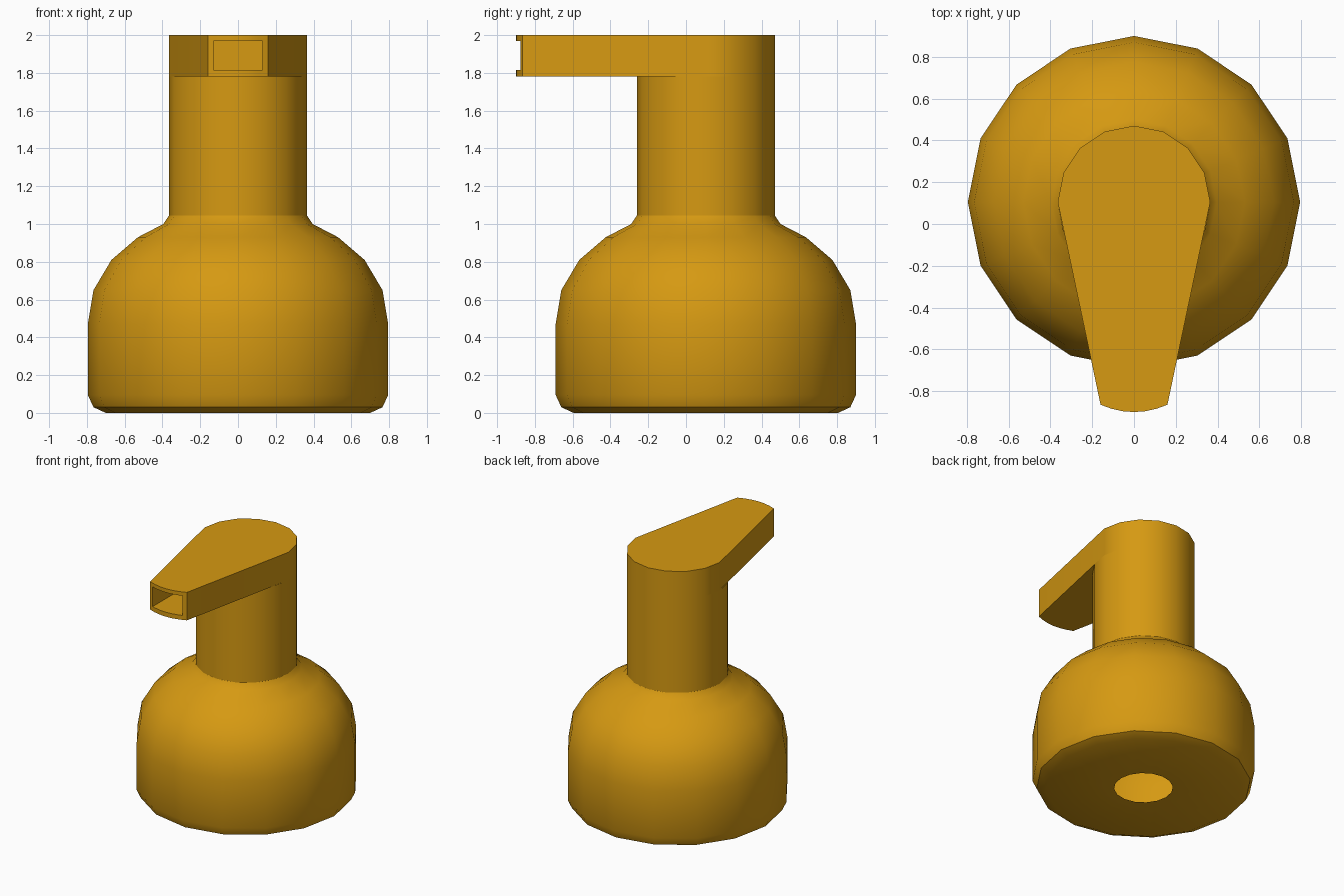
import bpy, bmesh
from math import sin, cos, pi, radians

cube = bpy.data.objects.get("Cube")
if cube:
    bpy.data.objects.remove(cube)

AXIS_Y = 0.105      # bottle axis
SIDES = 16
NECK_R = 0.365
SPOUT_Z, TOP_Z = 1.78, 2.0

amber = bpy.data.materials.new("amber")
amber.use_nodes = True
colour = (0.67, 0.32, 0.006, 1)
amber.diffuse_color = colour
amber.node_tree.nodes["Principled BSDF"].inputs["Base Color"].default_value = colour


def make_object(name, bm):
    mesh = bpy.data.meshes.new(name)
    bm.to_mesh(mesh)
    bm.free()
    mesh.materials.append(amber)
    obj = bpy.data.objects.new(name, mesh)
    bpy.context.collection.objects.link(obj)
    return obj


def smooth(obj):
    bpy.ops.object.select_all(action='DESELECT')
    obj.select_set(True)
    bpy.context.view_layer.objects.active = obj
    bpy.ops.object.shade_smooth_by_angle(angle=radians(30))


def lathe(name, profile):
    """Open shell of revolution from (radius, height) points, bottom first."""
    bm = bmesh.new()
    rings = []
    for r, z in profile:
        angles = [2 * pi * i / SIDES for i in range(SIDES)]
        rings.append([bm.verts.new((r * cos(a), AXIS_Y + r * sin(a), z)) for a in angles])
    for low, high in zip(rings, rings[1:]):
        for i in range(SIDES):
            j = (i + 1) % SIDES
            bm.faces.new((low[i], low[j], high[j], high[i]))
    obj = make_object(name, bm)
    smooth(obj)
    return obj


def prism(name, outline, z0, z1):
    """Closed prism from a counter-clockwise plan outline."""
    bm = bmesh.new()
    base = bm.faces.new([bm.verts.new((x, y, z0)) for x, y in outline])
    top = bmesh.ops.extrude_face_region(bm, geom=[base])
    verts = [v for v in top["geom"] if isinstance(v, bmesh.types.BMVert)]
    bmesh.ops.translate(bm, verts=verts, vec=(0, 0, z1 - z0))
    bmesh.ops.recalc_face_normals(bm, faces=bm.faces[:])
    return make_object(name, bm)


# Hollow bottle with a round opening underneath, rounded shoulder and neck
lathe("bottle", [
    (0.21, 0), (0.70, 0), (0.765, 0.03), (0.795, 0.095), (0.795, 0.47),
    (0.765, 0.65), (0.67, 0.81), (0.53, 0.93), (0.395, 1.0),
    (NECK_R, 1.045), (NECK_R, SPOUT_Z)])

# Pump head: round at the back, tapering to a bowed nozzle at the front
back = [(NECK_R * cos(pi * i / 8), AXIS_Y + NECK_R * sin(pi * i / 8)) for i in range(9)]
nozzle = [(0.16 * t, -0.9 + 0.035 * t * t) for t in [i / 3 for i in range(-3, 4)]]
head = prism("pump_head", back + nozzle, SPOUT_Z, TOP_Z)

# Rectangular nozzle opening
cutter = prism("nozzle_cutter", [(-0.13, -1), (0.13, -1), (0.13, -0.5), (-0.13, -0.5)],
               1.815, 1.97)
cutter.hide_render = True
cut = head.modifiers.new("nozzle_opening", 'BOOLEAN')
cut.operation = 'DIFFERENCE'
cut.solver = 'EXACT'
cut.object = cutter
bpy.context.view_layer.objects.active = head
bpy.ops.object.modifier_apply(modifier=cut.name)
bpy.data.objects.remove(cutter)

smooth(head)
weighted = head.modifiers.new("flat_sides", 'WEIGHTED_NORMAL')
weighted.keep_sharp = True
